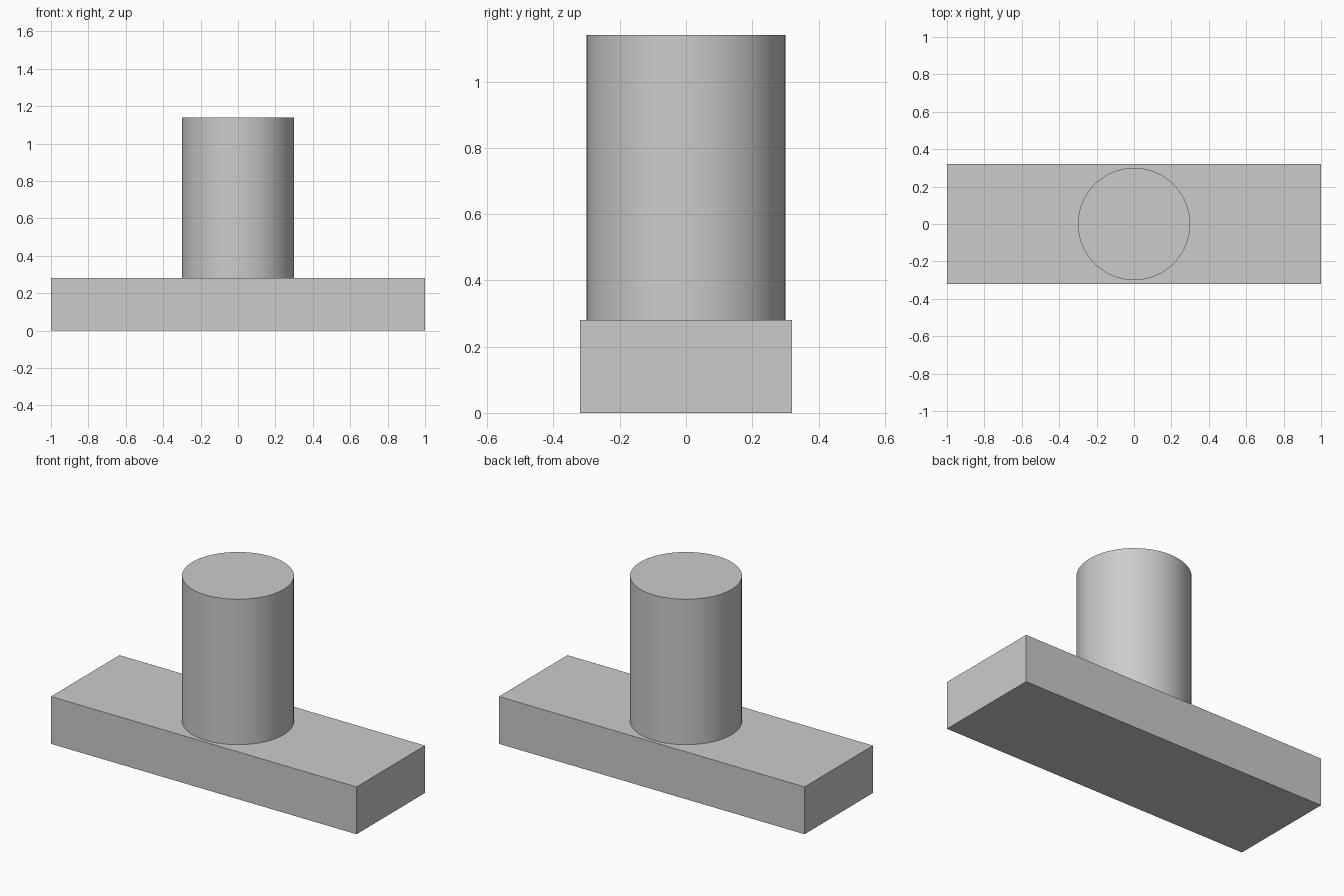
import bpy
import math

cube = bpy.data.objects.get("Cube")
if cube:
    bpy.data.objects.remove(cube, do_unlink=True)

GREY = (0.6, 0.6, 0.6, 1.0)
BASE_HEIGHT = 0.28
TOTAL_HEIGHT = 1.14

grey = bpy.data.materials.new("plain grey")
grey.use_nodes = True
grey.diffuse_color = GREY
grey.node_tree.nodes["Principled BSDF"].inputs["Base Color"].default_value = GREY


def finish(name):
    """Name the active object and give it the grey material."""
    obj = bpy.context.object
    obj.name = name
    obj.data.name = name
    obj.data.materials.append(grey)
    return obj


# Rectangular base block
bpy.ops.mesh.primitive_cube_add(size=1, location=(0, 0, BASE_HEIGHT / 2))
base = finish("base_block")
base.scale = (2.0, 0.64, BASE_HEIGHT)
bpy.ops.object.transform_apply(location=False, rotation=False, scale=True)

# Upright round post standing on the block
post_height = TOTAL_HEIGHT - BASE_HEIGHT
bpy.ops.mesh.primitive_cylinder_add(
    vertices=64, radius=0.3, depth=post_height,
    location=(0, 0, BASE_HEIGHT + post_height / 2))
finish("round_post")
bpy.ops.object.shade_smooth_by_angle(angle=math.radians(30))
